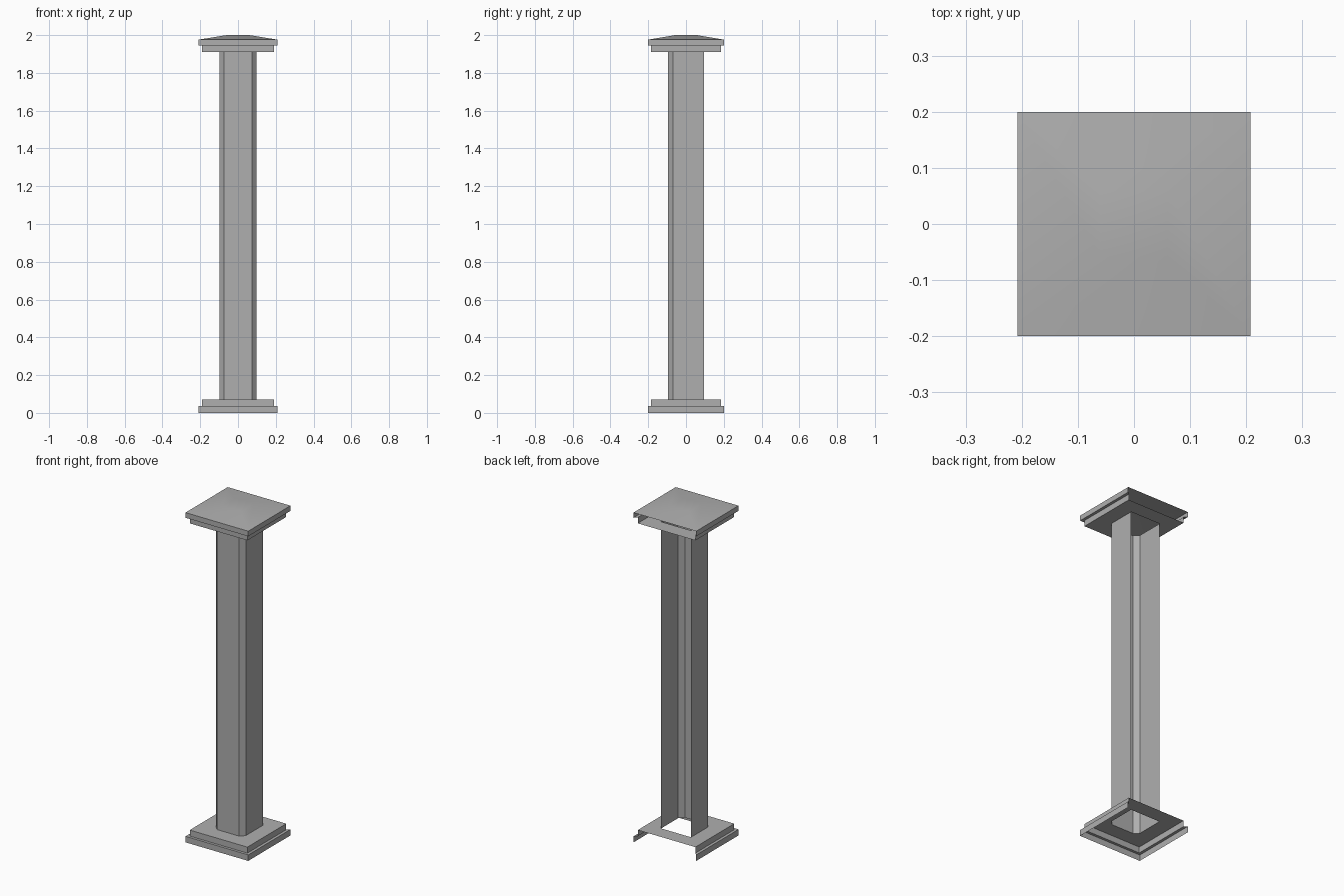
import bpy, bmesh, math
from mathutils import Vector

if "Cube" in bpy.data.objects:
    bpy.data.objects.remove(bpy.data.objects["Cube"])

WIDE = (0.208, 0.2)        # half sizes of the wide tier
NARROW = (0.191, 0.184)    # half sizes of the narrow tier
CROWN = (0.06, 0.058)      # flat top of the cap
Z_BASE, Z_CAP = 0.072, 1.91

# Shaft outline, counter-clockwise from back left, front corners chamfered
SX, SY, C = 0.099, 0.094, 0.026
SHAFT = [(-SX, SY), (-SX, C - SY), (C - SX, -SY),
         (SX - C, -SY), (SX, C - SY), (SX, SY)]

# Mid-grey stone
STONE = bpy.data.materials.new("grey_stone")
STONE.diffuse_color = (0.43, 0.43, 0.43, 1)
STONE.use_nodes = True
STONE.node_tree.nodes["Principled BSDF"].inputs["Base Color"].default_value = STONE.diffuse_color


def rect(half):
    x, y = half
    return [(-x, y), (-x, -y), (x, -y), (x, y)]


def ring(bm, outline, z):
    return [bm.verts.new((x, y, z)) for x, y in outline]


def skin(bm, low, high, closed=False):
    """Quads between two rings; an open ring leaves the back uncovered."""
    n = len(low)
    for i in range(n if closed else n - 1):
        j = (i + 1) % n
        bm.faces.new((low[i], low[j], high[j], high[i]))


def plate(bm, outer, z, up):
    """Flat plate with a hole the shape of the shaft."""
    edges = []
    for loop in (outer, ring(bm, SHAFT, z)):
        for a, b in zip(loop, loop[1:] + loop[:1]):
            edges.append(bm.edges.get((a, b)) or bm.edges.new((a, b)))
    res = bmesh.ops.triangle_fill(bm, edges=edges, use_beauty=True,
                                  normal=Vector((0, 0, up)))
    faces = [g for g in res["geom"] if isinstance(g, bmesh.types.BMFace)]
    for f in faces:
        f.normal_update()
        if f.normal.z * up < 0:
            f.normal_flip()


def finish(bm, name):
    mesh = bpy.data.meshes.new(name)
    bm.to_mesh(mesh)
    bm.free()
    mesh.materials.append(STONE)
    obj = bpy.data.objects.new(name, mesh)
    bpy.context.collection.objects.link(obj)
    return obj


def tiers(bm, profile):
    """Stepped walls on the front and both sides."""
    rings = [ring(bm, rect(half), z) for half, z in profile]
    for low, high in zip(rings, rings[1:]):
        skin(bm, low, high)
    return rings


# Base: two tiers, open underneath and at the back
bm = bmesh.new()
rings = tiers(bm, [(WIDE, 0), (WIDE, 0.036), (NARROW, 0.036), (NARROW, Z_BASE)])
plate(bm, rings[-1], Z_BASE, 1)
finish(bm, "base")

# Shaft: three walls with chamfered front corners, open at the back
bm = bmesh.new()
skin(bm, ring(bm, SHAFT, Z_BASE), ring(bm, SHAFT, Z_CAP))
finish(bm, "shaft")

# Cap: two tiers open at the back, under a shallow, softly shaded roof
bm = bmesh.new()
rings = tiers(bm, [(NARROW, Z_CAP), (NARROW, 1.945), (WIDE, 1.945), (WIDE, 1.976)])
plate(bm, rings[0], Z_CAP, -1)
crown = ring(bm, rect(CROWN), 2.0)
skin(bm, rings[-1], crown, closed=True)
bm.faces.new(crown)
cap = finish(bm, "cap")
bpy.context.view_layer.objects.active = cap
cap.select_set(True)
bpy.ops.object.shade_smooth_by_angle(angle=math.radians(30))
